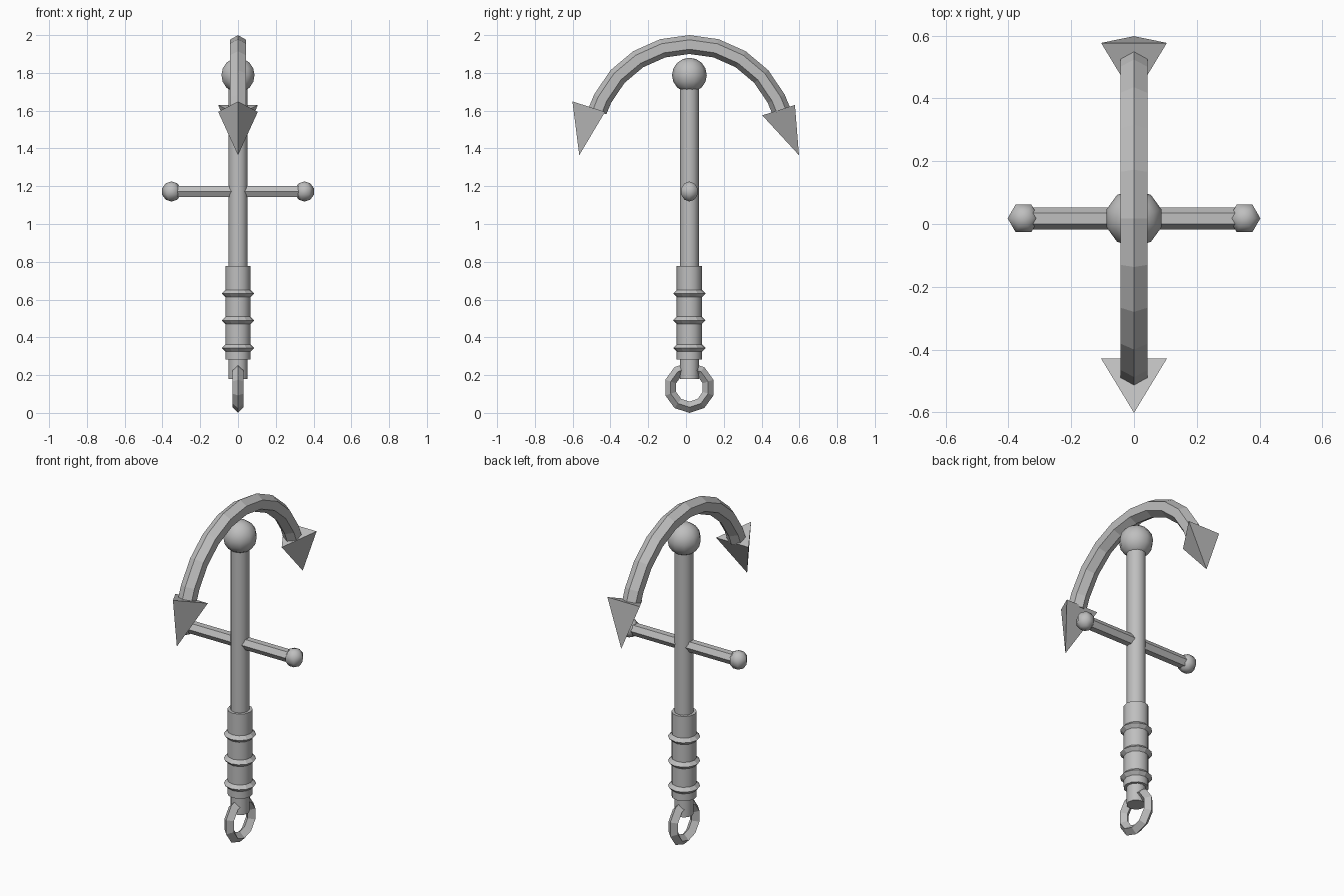
import bpy
import bmesh
from math import sin, cos, pi, radians
from mathutils import Vector, Matrix

cube = bpy.data.objects.get("Cube")
if cube:
    bpy.data.objects.remove(cube)

iron = bpy.data.materials.new("iron_grey")
iron.use_nodes = True
COLOUR = (0.52, 0.52, 0.52, 1)
iron.diffuse_color = COLOUR
iron.node_tree.nodes["Principled BSDF"].inputs["Base Color"].default_value = COLOUR

CY = 0.018  # centre line of the shank


def finish(name, bm, matrix=Matrix(), smooth=None):
    bm.transform(matrix)
    bmesh.ops.recalc_face_normals(bm, faces=bm.faces)
    mesh = bpy.data.meshes.new(name)
    bm.to_mesh(mesh)
    bm.free()
    mesh.materials.append(iron)
    obj = bpy.data.objects.new(name, mesh)
    bpy.context.collection.objects.link(obj)
    if smooth:
        bpy.ops.object.select_all(action="DESELECT")
        obj.select_set(True)
        bpy.context.view_layer.objects.active = obj
        bpy.ops.object.shade_smooth_by_angle(angle=radians(smooth))
    return obj


def sweep(name, angles, major, minor, sides, matrix, closed):
    """Sweep a polygon round an arc in the local XZ plane, angle 0 at the top."""
    bm = bmesh.new()
    rings = []
    for a in angles:
        ring = []
        for i in range(sides):
            t = 2 * pi * i / sides
            r = major + minor * cos(t)
            ring.append(bm.verts.new((r * sin(a), minor * sin(t), r * cos(a))))
        rings.append(ring)
    pairs = list(zip(rings, rings[1:]))
    if closed:
        pairs.append((rings[-1], rings[0]))
    else:
        bm.faces.new(rings[0])
        bm.faces.new(rings[-1])
    for p, q in pairs:
        for i in range(sides):
            j = (i + 1) % sides
            bm.faces.new((p[i], p[j], q[j], q[i]))
    return finish(name, bm, matrix)


def rod(name, radius, length, sides, matrix, smooth=None):
    bm = bmesh.new()
    bmesh.ops.create_cone(bm, cap_ends=True, segments=sides, radius1=radius,
                          radius2=radius, depth=length)
    return finish(name, bm, matrix, smooth)


def ball(name, radius, segments, rings, centre, turn=0):
    bm = bmesh.new()
    bmesh.ops.create_uvsphere(bm, u_segments=segments, v_segments=rings, radius=radius)
    return finish(name, bm, Matrix.Translation(centre) @ Matrix.Rotation(turn, 4, "Z"), 80)


def at(z):
    return Matrix.Translation((0, CY, z))


def full_turn(n):
    return [2 * pi * i / n for i in range(n)]


quarter_z = Matrix.Rotation(pi / 2, 4, "Z")

# Shank, grip sleeve and collars
rod("shank", 0.051, 1.57, 12, at(0.965), 40)
rod("grip_sleeve", 0.067, 0.495, 12, at(0.53), 40)
for n, z in enumerate((0.344, 0.49, 0.632)):
    sweep(f"collar_{n + 1}", full_turn(12), 0.065, 0.021, 4,
          at(z) @ Matrix.Rotation(pi / 2, 4, "X"), True)

# Crown ball
ball("crown_ball", 0.092, 10, 8, (0, CY, 1.788))

# Cross stock with end knobs: hexagonal bar with edges facing front and back
rod("stock", 0.035, 0.7, 6, at(1.172) @ Matrix.Rotation(pi / 2, 4, "Y"))
for side, x in (("left", 0.352), ("right", -0.352)):
    ball(f"{side}_stock_knob", 0.053, 6, 5, (x, CY, 1.172), pi / 2)

# Curved arms, hexagonal in section
steps = [-72] + list(range(-64, 65, 16)) + [72]
sweep("arms", [radians(a) for a in steps], 0.512, 0.05, 6, at(1.438) @ quarter_z, False)

# Three-sided flukes pointing down and outward
for name, y, tilt in (("front_fluke", -0.486, -17.7), ("back_fluke", 0.519, 17.7)):
    bm = bmesh.new()
    base = [bm.verts.new((0.121 * cos(t), 0.121 * sin(t), 0))
            for t in (radians(-90), radians(30), radians(150))]
    tip = bm.verts.new((0, 0, -0.26))
    bm.faces.new(base)
    for i in range(3):
        bm.faces.new((base[i], base[(i + 1) % 3], tip))
    finish(name, bm, Matrix.Translation((0, y, 1.612)) @ Matrix.Rotation(radians(tilt), 4, "X"))

# Shackle ring through the foot of the shank
sweep("shackle_ring", full_turn(10), 0.104, 0.03, 4, at(0.134) @ quarter_z, True)
